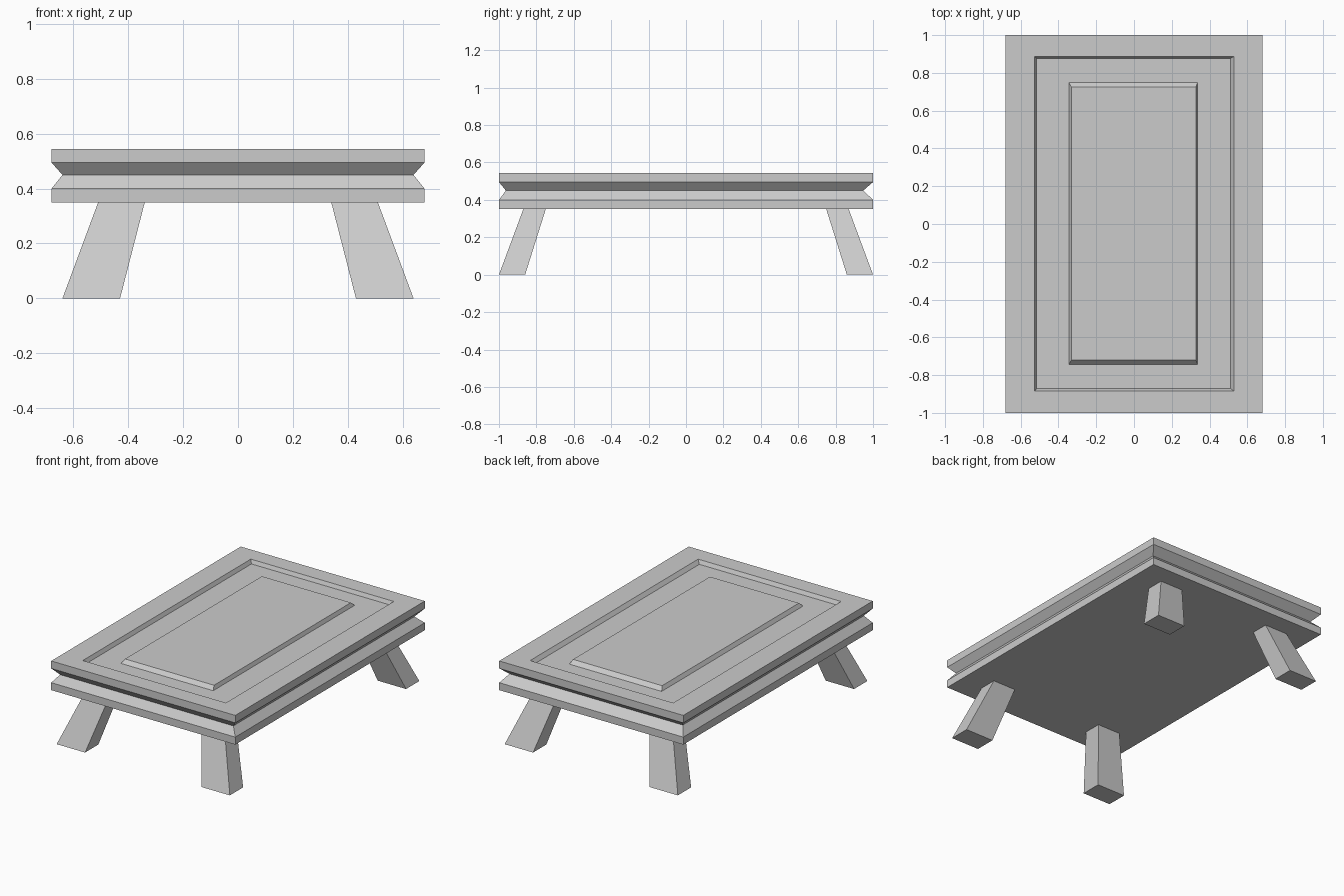
import bpy, bmesh

if "Cube" in bpy.data.objects:
    bpy.data.objects.remove(bpy.data.objects["Cube"])


def loft(name, rings):
    """Stack rectangular rings (x0, x1, y0, y1, z) into one closed solid."""
    bm = bmesh.new()
    loops = []
    for x0, x1, y0, y1, z in rings:
        loops.append([bm.verts.new(p) for p in
                      ((x0, y0, z), (x1, y0, z), (x1, y1, z), (x0, y1, z))])
    for a, b in zip(loops, loops[1:]):
        for i in range(4):
            j = (i + 1) % 4
            bm.faces.new((a[i], a[j], b[j], b[i]))
    bm.faces.new(loops[0][::-1])
    bm.faces.new(loops[-1])
    bmesh.ops.recalc_face_normals(bm, faces=bm.faces)
    mesh = bpy.data.meshes.new(name)
    bm.to_mesh(mesh)
    bm.free()
    obj = bpy.data.objects.new(name, mesh)
    bpy.context.collection.objects.link(obj)
    return obj


# Table top: V-grooved edge, sunken border, raised centre panel
TOP, FLOOR = 0.545, 0.52
loft("table_top", [
    (-0.68, 0.68, -1.0, 1.0, 0.35),
    (-0.68, 0.68, -1.0, 1.0, 0.40),
    (-0.64, 0.64, -0.963, 0.948, 0.45),
    (-0.68, 0.68, -1.0, 1.0, 0.495),
    (-0.68, 0.68, -1.0, 1.0, TOP),
    (-0.527, 0.53, -0.885, 0.888, TOP),
    (-0.515, 0.512, -0.872, 0.877, FLOOR),
    (-0.345, 0.337, -0.743, 0.75, FLOOR),
    (-0.331, 0.327, -0.72, 0.725, TOP),
])

# Four splayed, tapered legs
for side, sx in (("left", -1), ("right", 1)):
    for end, sy in (("front", -1), ("back", 1)):
        loft(f"{end}_{side}_leg", [
            (sx * 0.43, sx * 0.64, sy * 0.86, sy * 1.0, 0.0),
            (sx * 0.34, sx * 0.51, sy * 0.75, sy * 0.87, 0.35),
        ])
